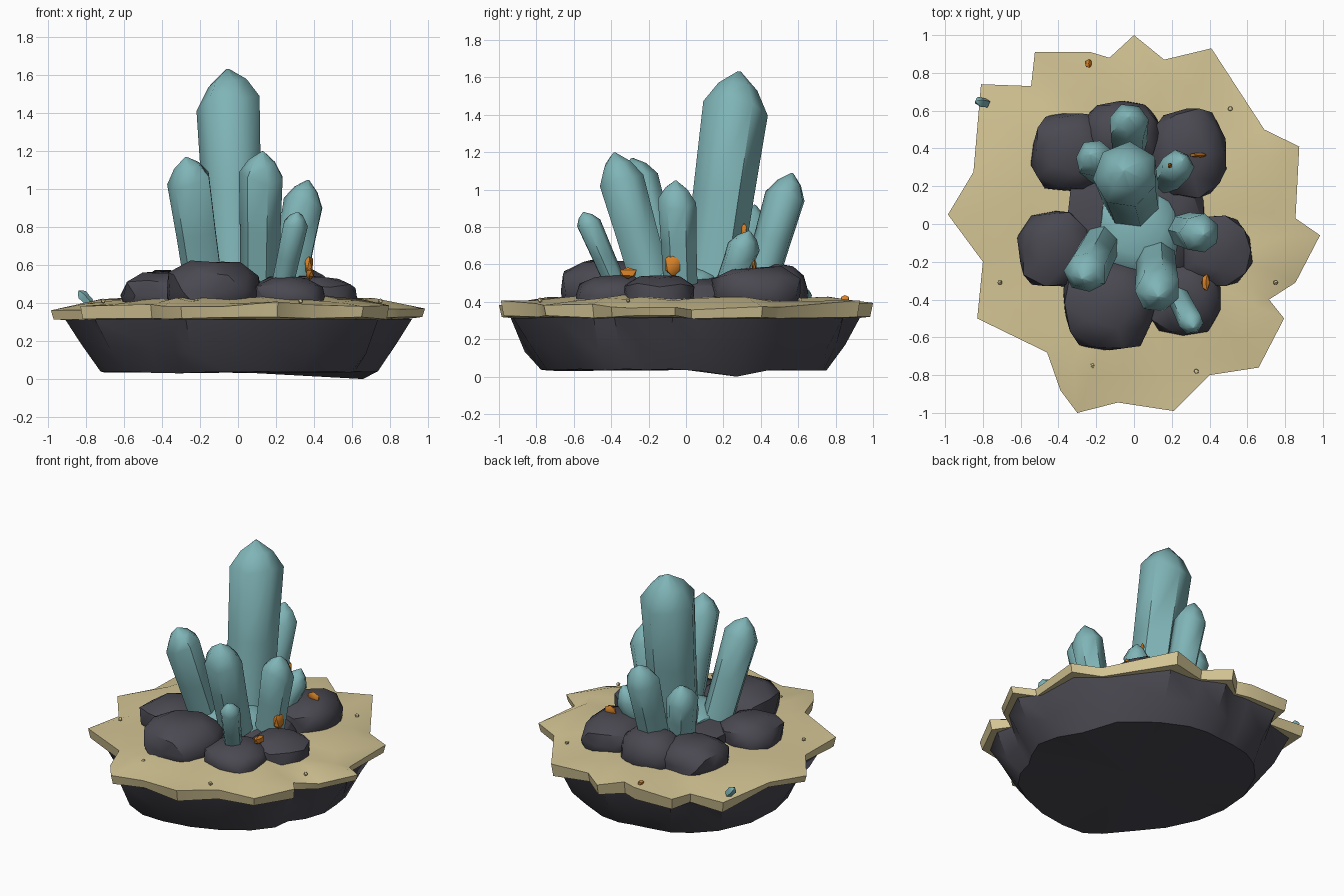
import bpy, bmesh, math, random
from mathutils import Vector, Matrix

if "Cube" in bpy.data.objects:
    bpy.data.objects.remove(bpy.data.objects["Cube"])

random.seed(4)


def material(name, rgb):
    m = bpy.data.materials.new(name)
    m.diffuse_color = (*rgb, 1)
    m.use_nodes = True
    m.node_tree.nodes["Principled BSDF"].inputs["Base Color"].default_value = m.diffuse_color
    return m


TEAL = material("teal_crystal", (0.215, 0.46, 0.475))
SAND = material("pale_sand", (0.66, 0.56, 0.30))
DARK = material("dark_rock", (0.068, 0.066, 0.083))
ORANGE = material("orange_mineral", (0.68, 0.22, 0.02))


def finish(bm, name, mat, angle=45):
    bmesh.ops.recalc_face_normals(bm, faces=bm.faces)
    me = bpy.data.meshes.new(name)
    bm.to_mesh(me)
    bm.free()
    ob = bpy.data.objects.new(name, me)
    bpy.context.collection.objects.link(ob)
    me.materials.append(mat)
    bpy.ops.object.select_all(action='DESELECT')
    ob.select_set(True)
    bpy.context.view_layer.objects.active = ob
    bpy.ops.object.shade_smooth_by_angle(angle=math.radians(angle))
    return ob


def loft(loops, name, mat, angle=45, tri=False):
    bm = bmesh.new()
    rings = [[bm.verts.new(p) for p in lp] for lp in loops]
    for a, b in zip(rings, rings[1:]):
        n = len(a)
        for i in range(n):
            j = (i + 1) % n
            bm.faces.new((a[i], a[j], b[j], b[i]))
    for r in (rings[0], rings[-1]):
        c = bm.verts.new(sum((v.co for v in r), Vector()) / len(r))
        for i in range(len(r)):
            bm.faces.new((r[i], r[(i + 1) % len(r)], c))
    return finish(bm, name, mat, angle)


# Jagged outline shared by the sand slab and the rock below
OUT = [(0, 1), (.16, .87), (.41, .93), (.69, .5), (.875, .41), (.855, .03), (.985, -.06),
       (.855, -.31), (.715, -.4), (.795, -.5), (.66, -.76), (.4, -.8), (.21, -.99),
       (-.085, -.945), (-.3, -1), (-.39, -.88), (-.46, -.68), (-.83, -.5), (-.8, -.2),
       (-.985, .05), (-.85, .275), (-.81, .74), (-.545, .73), (-.525, .91), (-.23, .91), (-.13, .88)]


def ring(s, z, jit=0.0, soft=0.0, tilt=0.0):
    pts = []
    for i, (x, y) in enumerate(OUT):
        ax = (OUT[i - 1][0] + OUT[(i + 1) % len(OUT)][0]) / 2
        ay = (OUT[i - 1][1] + OUT[(i + 1) % len(OUT)][1]) / 2
        px, py = x * (1 - soft) + ax * soft, y * (1 - soft) + ay * soft
        zz = z + random.uniform(-jit, jit) + tilt * abs(y)
        pts.append(Vector((px * s, py * s, zz)))
    return pts


# Sand slab
loft([ring(.90, .31, .004, .2), ring(.985, .318, .01), ring(1, .365, .015, 0, .03),
      ring(.84, .41, .018, .25), ring(.62, .425, .012, .5)], "sand_slab", SAND, 40)

# Rock base under the sand, with one low foot
foot = ring(.80, .035, .006, .5)
min(foot, key=lambda p: (p.xy - Vector((.7, .28))).length).z = 0
loft([foot, ring(.89, .16, .03, .35), ring(.955, .315, .003, .2), ring(.7, .34, 0, .5)],
     "base_rock", DARK, 40)


# Ring of dark boulders: centre, radii
def boulder(name, c, r, mat=DARK, jit=.07, sub=2):
    bm = bmesh.new()
    bmesh.ops.create_icosphere(bm, subdivisions=sub, radius=1)
    for v in bm.verts:
        p = v.co
        k = 1 / (sum(abs(q) ** 3 for q in p) ** (1 / 3))   # boxier than a sphere
        p *= k * (1 + random.uniform(-jit, jit))
        v.co = Vector((c[i] + p[i] * r[i] for i in range(3)))
    finish(bm, name, mat, 40)


ROCKS = [((-.34, .38, .45), (.20, .21, .13)), ((-.07, .48, .46), (.20, .17, .14)),
         ((.28, .37, .45), (.20, .24, .14)), ((.42, -.14, .42), (.20, .19, .12)),
         ((.26, -.39, .43), (.19, .19, .11)), ((-.13, -.42, .46), (.24, .24, .165)),
         ((-.41, -.14, .44), (.20, .20, .13)), ((0, 0, .42), (.36, .40, .12))]
for i, (c, r) in enumerate(ROCKS):
    boulder(f"boulder_{i + 1}", c, r)

# Crystal crust between the shafts
boulder("crystal_crust", (.02, -.05, .48), (.22, .24, .11), TEAL)


# Pointed shafts: base, tip, radius
def crystal(name, base, tip, r, mat=TEAL, n=7, point=1.1):
    base, tip = Vector(base), Vector(tip)
    d = tip - base
    L = d.length
    rot = d.to_track_quat('Z', 'Y').to_matrix().to_4x4()
    M = Matrix.Translation(base) @ rot
    ph = random.uniform(0, 6.28)
    radj = [random.uniform(.93, 1.05) for _ in range(n)]
    hj = [random.uniform(-.2, .2) * r for _ in range(n)]
    loops = []
    for h, s, k in ((0, .88, 0), (L * .45, .93, 0), (L - point * r, 1.0, 1),
                    (L - point * r * .42, .6, .5), (L - .02 * r, .05, 0)):
        loops.append([M @ Vector((r * s * radj[i] * math.cos(ph + i * math.tau / n),
                                  r * s * radj[i] * math.sin(ph + i * math.tau / n),
                                  h + k * hj[i])) for i in range(n)])
    loft(loops, name, mat, 53)


SHAFTS = [("main_crystal", (-.01, .12, .45), (-.055, .285, 1.635), .178),
          ("left_crystal", (-.17, -.09, .45), (-.275, -.29, 1.17), .115),
          ("front_crystal", (.12, -.17, .45), (.13, -.385, 1.20), .122),
          ("right_crystal", (.26, -.03, .45), (.37, -.055, 1.05), .105),
          ("back_crystal", (-.03, .38, .45), (-.03, .57, 1.09), .11),
          ("back_left_crystal", (-.15, .28, .45), (-.23, .37, .92), .105),
          ("small_front_crystal", (.22, -.36, .45), (.315, -.55, .88), .068),
          ("small_back_right_crystal", (.16, .22, .45), (.26, .34, .78), .092)]
for s in SHAFTS:
    crystal(*s)


# Orange mineral chips: centre, radii
CHIPS = [((.38, -.31, .555), (.022, .045, .03)), ((.37, -.07, .60), (.025, .045, .065)),
         ((.34, .365, .59), (.045, .012, .035)), ((.19, .31, .78), (.012, .014, .045)),
         ((-.24, .85, .415), (.017, .022, .02))]
for i, (c, r) in enumerate(CHIPS):
    boulder(f"orange_chip_{i + 1}", c, r, ORANGE, .08, 1)

# Pebbles on the sand, and a loose shard at the back left
for i, (x, y) in enumerate([(.51, .61), (-.71, -.31), (-.22, -.75), (.33, -.78), (.75, -.31)]):
    boulder(f"pebble_{i + 1}", (x, y, .41), (.012, .012, .014), SAND, .05, 1)
crystal("loose_shard", (-.78, .64, .40), (-.84, .65, .465), .03, TEAL, 4)
